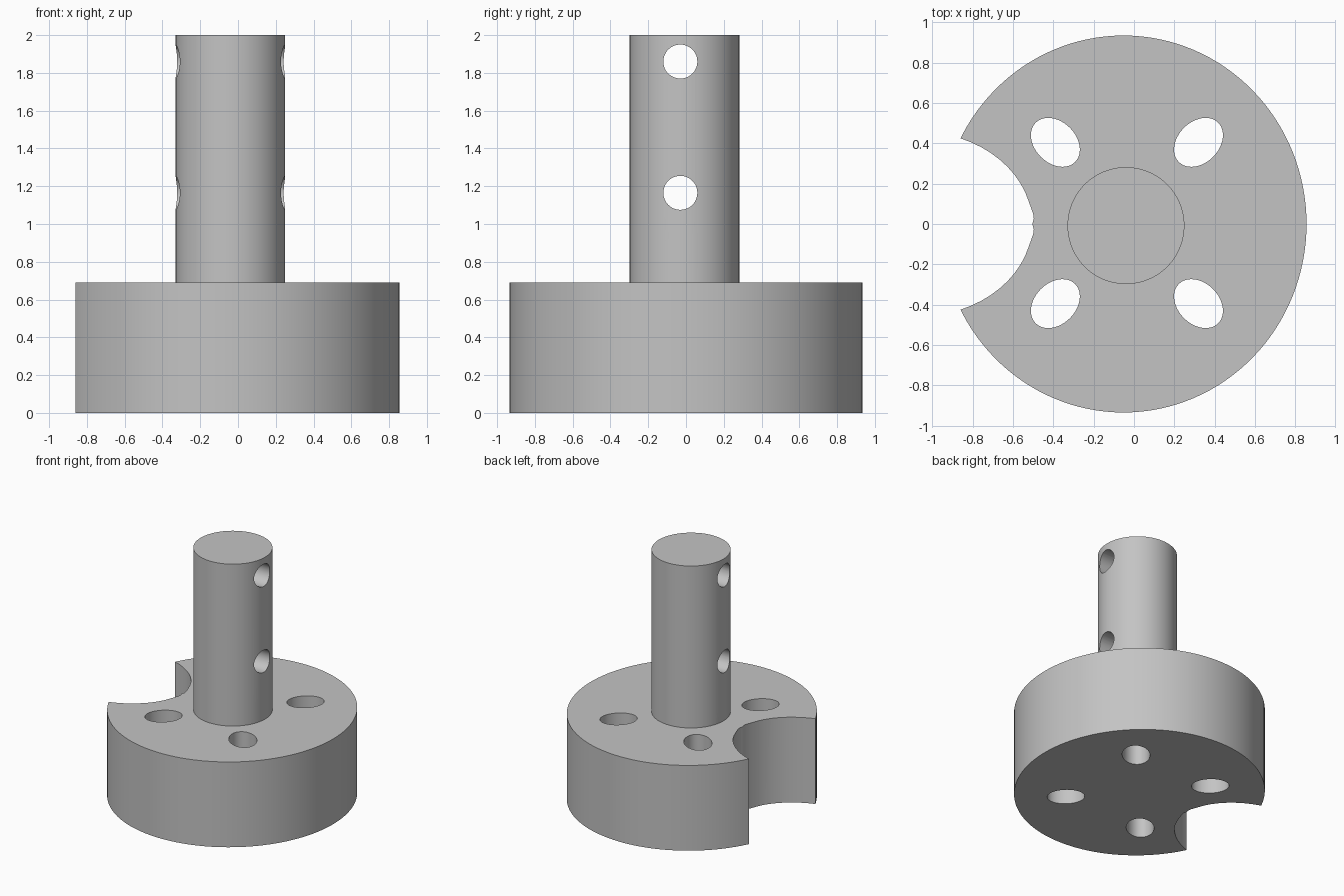
import bpy
import math

cube = bpy.data.objects.get("Cube")
if cube:
    bpy.data.objects.remove(cube, do_unlink=True)

metal = bpy.data.materials.new("plain grey")
metal.use_nodes = True
GREY = (0.55, 0.55, 0.55, 1)
metal.diffuse_color = GREY
metal.node_tree.nodes["Principled BSDF"].inputs["Base Color"].default_value = GREY


def cylinder(name, loc, rx, ry, depth, rot=(0, 0, 0), sides=96):
    bpy.ops.mesh.primitive_cylinder_add(vertices=sides, radius=1, depth=depth,
                                        location=loc, rotation=rot)
    ob = bpy.context.object
    ob.name = name
    ob.scale = (rx, ry, 1)
    bpy.ops.object.transform_apply(location=False, rotation=True, scale=True)
    ob.data.materials.append(metal)
    return ob


def prism(name, outline, z0, z1):
    n = len(outline)
    verts = [(x, y, z) for z in (z0, z1) for x, y in outline]
    faces = [tuple(reversed(range(n))), tuple(range(n, 2 * n))]
    faces += [(i, (i + 1) % n, (i + 1) % n + n, i + n) for i in range(n)]
    mesh = bpy.data.meshes.new(name)
    mesh.from_pydata(verts, [], faces)
    mesh.materials.append(metal)
    ob = bpy.data.objects.new(name, mesh)
    bpy.context.collection.objects.link(ob)
    return ob


def cut(target, cutters):
    bpy.context.view_layer.objects.active = target
    for c in cutters:
        mod = target.modifiers.new("cut", "BOOLEAN")
        mod.operation = "DIFFERENCE"
        mod.solver = "EXACT"
        mod.object = c
        bpy.ops.object.modifier_apply(modifier=mod.name)
        bpy.data.objects.remove(c, do_unlink=True)


def smooth(ob):
    bpy.ops.object.select_all(action="DESELECT")
    ob.select_set(True)
    bpy.context.view_layer.objects.active = ob
    bpy.ops.object.shade_smooth_by_angle(angle=math.radians(30))


# Base disc, slightly oval
base = cylinder("base_disc", (-0.052, 0, 0.345), 0.908, 0.935, 0.69, sides=128)

# Four oval bolt holes, long axis pointing outwards
cutters = []
for sx in (-1, 1):
    for sy in (-1, 1):
        cutters.append(cylinder("bolt_hole_cutter",
                                (-0.035 + 0.355 * sx, 0.005 + 0.4 * sy, 0.345),
                                0.138, 0.102, 1, (0, 0, sx * sy * math.pi / 4), 48))

# Rounded notch in the right side with a small nick at its deepest point
arc = []
for i in range(17):
    t = math.radians(110 - i * 6)
    arc.append((-1.08 + 0.575 * math.cos(t), 0.46 * math.sin(t)))
arc += [(-0.5, 0.05), (-0.497, 0.025)]
outline = [(x, -y) for x, y in arc] + [(-0.505, 0)] + arc[::-1]
cutters.append(prism("notch_cutter", outline, -0.1, 0.8))
cut(base, cutters)
smooth(base)

# Shaft with two cross holes
shaft = cylinder("shaft", (-0.04, -0.008, 1.345), 0.29, 0.29, 1.31)
cut(shaft, [cylinder("cross_hole_cutter", (-0.04, -0.03, z), 0.09, 0.09, 1,
                     (0, math.pi / 2, 0), 48) for z in (1.165, 1.86)])
smooth(shaft)
